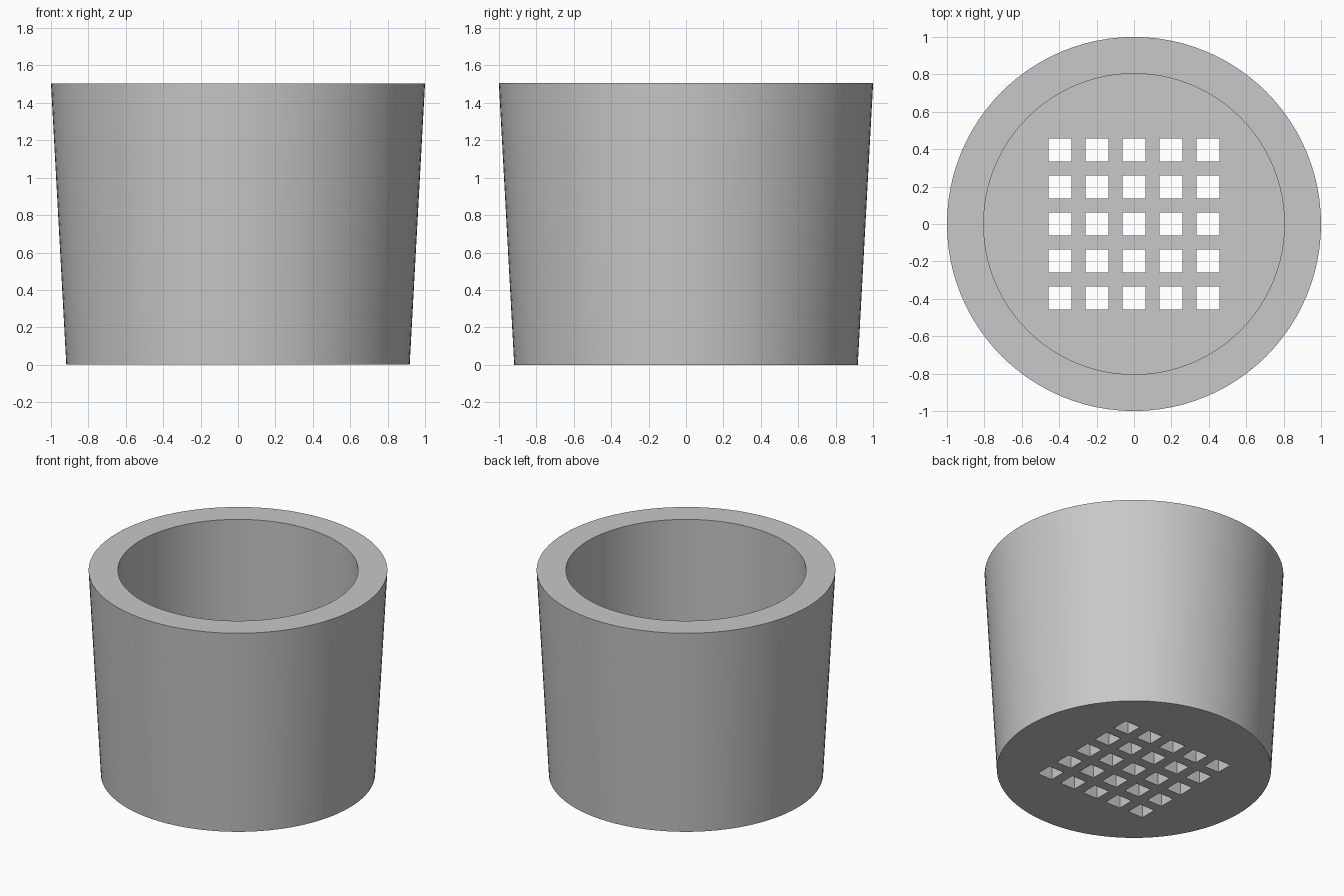
import bpy
import bmesh
import math
from mathutils import Matrix, Vector

SIDES = 96
HEIGHT = 1.505
FLOOR = 0.2
PITCH = 0.198
HOLE = 0.123

if "Cube" in bpy.data.objects:
    bpy.data.objects.remove(bpy.data.objects["Cube"], do_unlink=True)

clay = bpy.data.materials.new("plain_grey")
clay.use_nodes = True
colour = (0.58, 0.58, 0.58, 1)
clay.diffuse_color = colour
clay.node_tree.nodes["Principled BSDF"].inputs["Base Color"].default_value = colour


def make_object(name, bm):
    bmesh.ops.recalc_face_normals(bm, faces=bm.faces)
    mesh = bpy.data.meshes.new(name)
    bm.to_mesh(mesh)
    bm.free()
    mesh.materials.append(clay)
    obj = bpy.data.objects.new(name, mesh)
    bpy.context.collection.objects.link(obj)
    return obj


# Pot: tapered outside, flat rim, straight bore and flat floor
bm = bmesh.new()
rings = []
for radius, z in [(0.918, 0), (1, HEIGHT), (0.804, HEIGHT), (0.804, FLOOR)]:
    angles = [math.tau * i / SIDES for i in range(SIDES)]
    rings.append([bm.verts.new((radius * math.cos(a), radius * math.sin(a), z))
                  for a in angles])
for low, high in zip(rings, rings[1:]):
    for i in range(SIDES):
        j = (i + 1) % SIDES
        bm.faces.new((low[i], low[j], high[j], high[i]))
bm.faces.new(rings[0])
bm.faces.new(rings[-1])
pot = make_object("pot", bm)

# Square drainage holes through the floor
bm = bmesh.new()
for ix in range(-2, 3):
    for iy in range(-2, 3):
        place = Matrix.Translation(Vector((ix * PITCH, iy * PITCH, FLOOR / 2)))
        size = Matrix.Diagonal((HOLE, HOLE, FLOOR * 2, 1))
        bmesh.ops.create_cube(bm, size=1, matrix=place @ size)
cutter = make_object("drain_hole_cutter", bm)
cutter.hide_render = True

bpy.ops.object.select_all(action="DESELECT")
pot.select_set(True)
bpy.context.view_layer.objects.active = pot
cut = pot.modifiers.new("drain_holes", "BOOLEAN")
cut.operation = "DIFFERENCE"
cut.solver = "EXACT"
cut.object = cutter
bpy.ops.object.modifier_apply(modifier=cut.name)
bpy.data.objects.remove(cutter, do_unlink=True)

# Smooth walls with crisp rims
bpy.ops.object.shade_smooth_by_angle(angle=math.radians(30))
